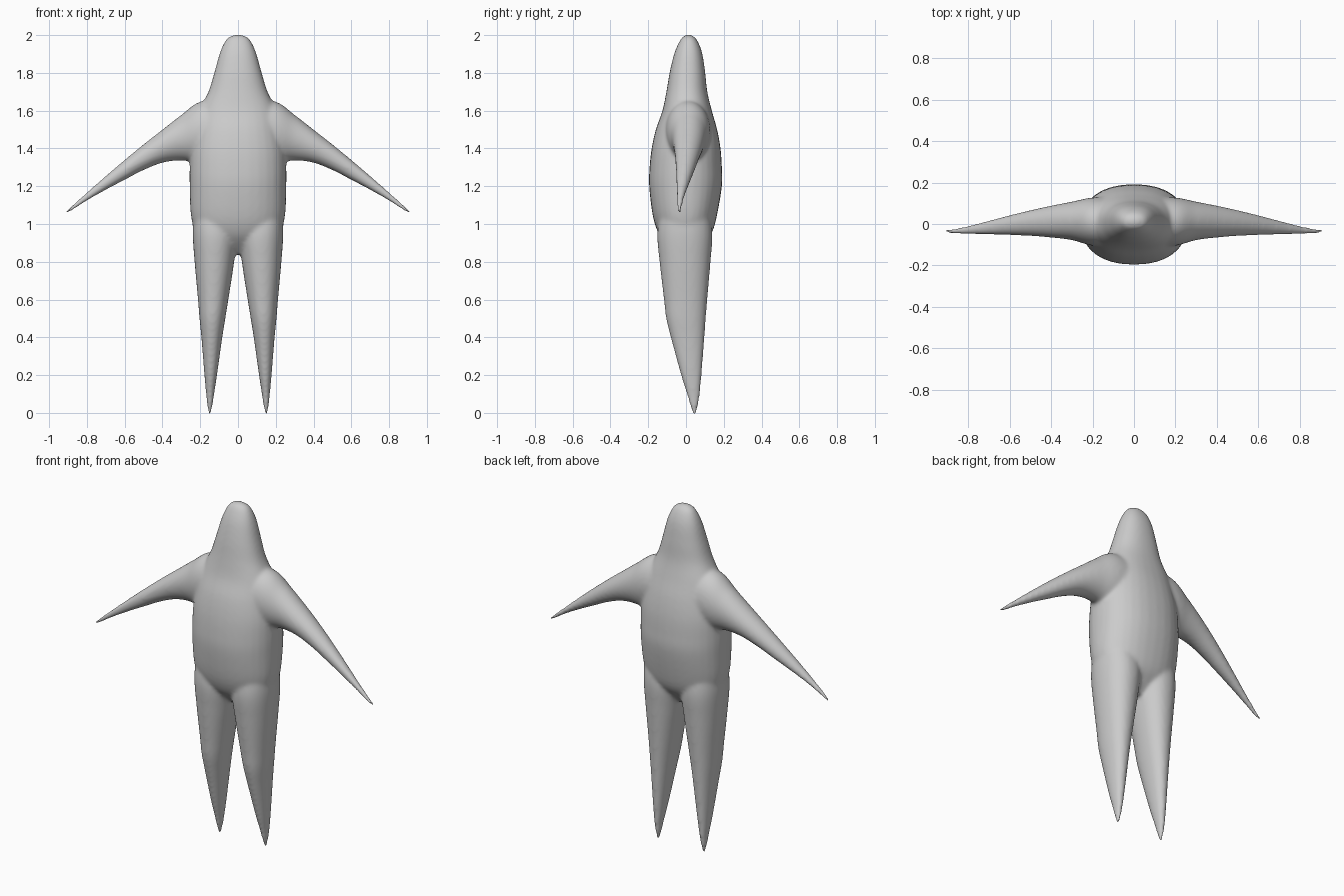
import bpy, bmesh, math

if "Cube" in bpy.data.objects:
    bpy.data.objects.remove(bpy.data.objects["Cube"])

N = 32


def spline(rows, steps=6):
    """Catmull-Rom interpolation of the section table."""
    out = []
    for i in range(len(rows) - 1):
        p = [rows[max(i - 1, 0)], rows[i], rows[i + 1], rows[min(i + 2, len(rows) - 1)]]
        for s in range(steps):
            t = s / steps
            out.append([0.5 * (2 * b + (c - a) * t + (2 * a - 5 * b + 4 * c - d) * t * t
                               + (3 * b - a - 3 * c + d) * t ** 3) for a, b, c, d in zip(*p)])
    return out + [list(rows[-1])]


def loft(bm, rows, place, power=2.0):
    """Rows are (station, u min, u max, v min, v max); rings are superellipses."""
    rings = []
    for s, u0, u1, v0, v1 in spline(rows):
        ring = []
        for k in range(N):
            a = 2 * math.pi * k / N
            c, d = math.cos(a), math.sin(a)
            u = (u0 + u1) / 2 + (u1 - u0) / 2 * math.copysign(abs(c) ** (2 / power), c)
            v = (v0 + v1) / 2 + (v1 - v0) / 2 * math.copysign(abs(d) ** (2 / power), d)
            ring.append(bm.verts.new(place(s, u, v)))
        rings.append(ring)
    for r, q in zip(rings, rings[1:]):
        for k in range(N):
            bm.faces.new((r[k], r[(k + 1) % N], q[(k + 1) % N], q[k]))
    bm.faces.new(rings[0])
    bm.faces.new(rings[-1])


# head and torso: z, half width, y min, y max
torso = [(0.84, .10, -.05, .05), (0.90, .17, -.11, .10), (0.96, .225, -.15, .14),
         (1.05, .25, -.177, .165), (1.2, .256, -.195, .19), (1.3, .256, -.193, .19),
         (1.4, .25, -.182, .183), (1.5, .23, -.16, .165), (1.6, .205, -.125, .137),
         (1.7, .157, -.104, .113), (1.8, .126, -.087, .102), (1.9, .098, -.063, .087),
         (1.96, .073, -.038, .066), (1.99, .048, -.018, .045), (2.003, .008, .005, .021)]
# leg: z, x min, x max, y min, y max
leg = [(1.08, .03, .235, -.13, .12), (0.95, .004, .24, -.152, .14), (0.8, .02, .23, -.14, .13),
       (0.6, .051, .212, -.117, .113), (0.5, .067, .204, -.105, .105),
       (0.4, .083, .194, -.081, .098), (0.2, .111, .178, -.027, .083),
       (0.1, .126, .169, .004, .074), (0.03, .136, .162, .024, .063), (-.012, .145, .155, .038, .052)]
# arm: x, z min, z max, y min, y max
arm = [(0.05, 1.34, 1.66, -.12, .13), (0.2, 1.325, 1.648, -.105, .128),
       (0.3, 1.336, 1.578, -.078, .108), (0.4, 1.324, 1.50, -.066, .089),
       (0.5, 1.285, 1.422, -.058, .067), (0.6, 1.233, 1.34, -.054, .043),
       (0.7, 1.18, 1.255, -.052, .017), (0.8, 1.122, 1.168, -.050, -.008),
       (0.87, 1.076, 1.106, -.048, -.02), (0.915, 1.05, 1.066, -.042, -.028)]

bm = bmesh.new()
loft(bm, [(z, -w, w, a, b) for z, w, a, b in torso], lambda s, u, v: (u, v, s), 2.25)
for side in (-1, 1):
    loft(bm, leg, lambda s, u, v: (side * u, v, s), 2.15)
    loft(bm, arm, lambda s, u, v: (side * s, v, u))
bmesh.ops.recalc_face_normals(bm, faces=bm.faces)
mesh = bpy.data.meshes.new("body")
bm.to_mesh(mesh)
bm.free()
body = bpy.data.objects.new("body", mesh)
bpy.context.collection.objects.link(body)

# fuse the parts into one skin and soften the joins
fuse = body.modifiers.new("fuse", 'REMESH')
fuse.mode = 'VOXEL'
fuse.voxel_size = 0.009
fuse.use_smooth_shade = True
soften = body.modifiers.new("soften", 'SMOOTH')
soften.factor = 0.5
soften.iterations = 14
